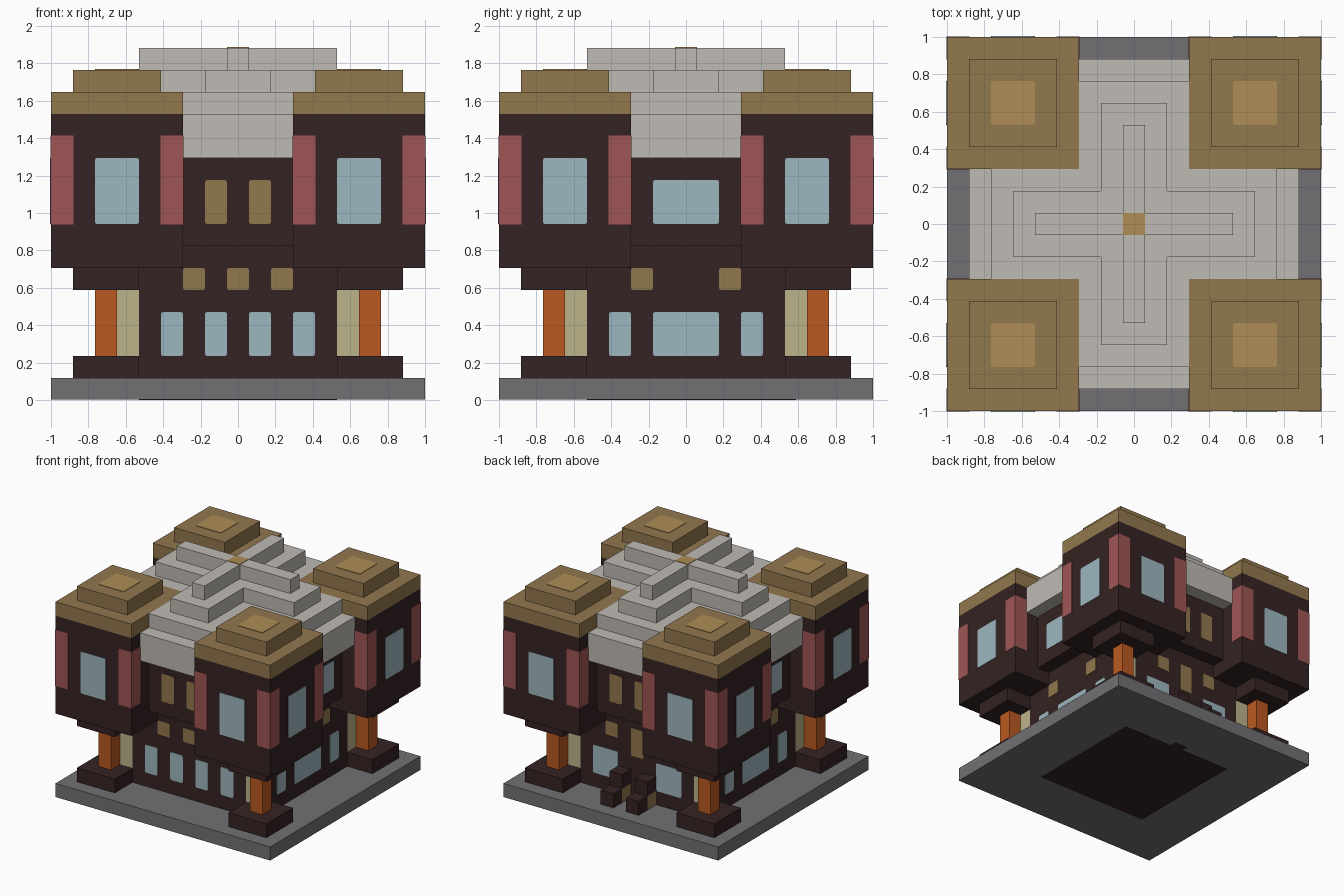
import bpy, bmesh
from mathutils import Vector

if "Cube" in bpy.data.objects:
    bpy.data.objects.remove(bpy.data.objects["Cube"], do_unlink=True)

U = 1 / 17      # building module
THIN = 0.004    # how far painted plates stand proud


def material(name, hex_code):
    rgb = [int(hex_code[i:i + 2], 16) / 255 for i in (0, 2, 4)]
    lin = [c / 12.92 if c <= 0.04045 else ((c + 0.055) / 1.055) ** 2.4 for c in rgb]
    mat = bpy.data.materials.new(name)
    mat.use_nodes = True
    mat.diffuse_color = (*lin, 1)
    mat.node_tree.nodes["Principled BSDF"].inputs["Base Color"].default_value = (*lin, 1)
    return mat


DARK = material("dark brown", "352323")
STONE = material("stone grey", "717174")
ROOF = material("pale grey", "BFBAB4")
GOLD = material("bronze", "92784E")
LIGHT = material("light bronze", "AE8D55")
RED = material("dusty red", "A05555")
GLASS = material("pale blue", "9EB7BF")
ORANGE = material("burnt orange", "BA5A22")
BEIGE = material("beige", "BCB38A")


def box(name, x, y, z, mat, grow=0.0, rounded=None):
    """Box from ranges in modules; rounded = axis whose parallel edges get rounded."""
    lo = Vector((x[0], y[0], z[0])) * U
    hi = Vector((x[1], y[1], z[1])) * U
    mid, size = (lo + hi) / 2, hi - lo
    bm = bmesh.new()
    bmesh.ops.create_cube(bm, size=1)
    for v in bm.verts:
        v.co = Vector([mid[i] + v.co[i] * (size[i] + 2 * grow) for i in range(3)])
    if rounded is not None:
        edges = [e for e in bm.edges
                 if abs((e.verts[0].co - e.verts[1].co).normalized()[rounded]) > 0.9]
        bmesh.ops.bevel(bm, geom=edges, offset=0.012, segments=2, profile=0.5, affect='EDGES')
    mesh = bpy.data.meshes.new(name)
    bm.to_mesh(mesh)
    bm.free()
    mesh.materials.append(mat)
    obj = bpy.data.objects.new(name, mesh)
    bpy.context.collection.objects.link(obj)
    return obj


def cross(name, half, reach, z, mat):
    """Two crossing bars."""
    box(name + "_x", (-reach, reach), (-half, half), z, mat)
    box(name + "_y", (-half, half), (-reach, reach), z, mat)


def span(sign, a, b):
    return tuple(sorted((sign * a, sign * b)))


def plate(name, side, a, z, depth, mat):
    """Thin rounded panel on an outer wall."""
    t = THIN / U
    sign = 1 if side in ("right", "back") else -1
    out = span(sign, depth - t, depth + t)
    if side in ("front", "back"):
        box(f"{side}_{name}", a, out, z, mat, rounded=1)
    else:
        box(f"{side}_{name}", out, a, z, mat, rounded=0)


# Ground slab with the floor showing below
slab = box("ground_slab", (-17, 17), (-17, 17), (0.05, 2), STONE)
box("floor_underside", (-9, 9), (-9, 9), (0, 0.1), DARK)
box("floor_underside_doorway", (-1, 1), (9, 10), (0, 0.1), DARK)

# Central body, overhanging bays and stepped cross roof
cross("lower_hall", 9, 11, (2, 14), DARK)
cross("upper_bay", 5, 13, (14, 22), DARK)
cross("roof_eave", 5, 15, (22, 26), ROOF)
cross("roof_second_step", 5, 13, (26, 28), ROOF)
cross("roof_third_step", 3, 11, (28, 30), ROOF)
cross("roof_ridge", 1, 9, (30, 32), ROOF)
box("ridge_cap", (-1, 1), (-1, 1), (31.9, 32 + THIN / U), LIGHT)

# Four corner towers on columns
for sx in (-1, 1):
    for sy in (-1, 1):
        def corner(name, a, b, z, mat, **kw):
            box(f"{'left' if sx > 0 else 'right'}_{'back' if sy > 0 else 'front'}_{name}",
                span(sx, *a), span(sy, *b), z, mat, **kw)

        corner("plinth", (9, 15), (9, 15), (2, 4), DARK)
        corner("column", (11, 13), (11, 13), (4, 10), ORANGE)
        corner("inner_column", (9, 11), (9, 11), (4, 10), BEIGE)
        corner("capital", (9, 15), (9, 15), (10, 12), DARK)
        corner("tower", (5, 17), (5, 17), (12, 26), DARK)
        corner("roof", (5, 17), (5, 17), (26, 28), GOLD)
        corner("roof_cap", (7, 15), (7, 15), (28, 30), GOLD)
        corner("roof_panel", (9, 13), (9, 13), (29.9, 30 + THIN / U), LIGHT, rounded=2)
        # Red posts wrap the three visible vertical edges
        for i, (a, b) in enumerate((((15, 17), (15, 17)), ((5, 7), (15, 17)), ((15, 17), (5, 7)))):
            corner(f"red_post_{i}", a, b, (16, 24), RED, grow=0.002)

# Windows
for side in ("front", "back", "left", "right"):
    wide = side in ("left", "right")
    face = {"left": "right", "right": "left"}.get(side, side)
    # plates use viewer sides, so swap the pair to cover both walls
    for s in (-1, 1):
        tag = "a" if s < 0 else "b"
        plate(f"tower_window_{tag}", face, span(s, 9, 13), (16, 22), 17, GLASS)
        plate(f"small_window_{tag}", face, span(s, 3, 5), (10, 12), 11, GOLD)
        if side == "back":
            plate(f"hall_window_{tag}", face, span(s, 3, 7), (4, 8), 11, GLASS)
        else:
            plate(f"hall_window_{tag}", face, span(s, 5, 7), (4, 8), 11, GLASS)
        if side == "front":
            plate(f"hall_inner_window_{tag}", face, span(s, 1, 3), (4, 8), 11, GLASS)
        if not wide:
            plate(f"bay_window_{tag}", face, span(s, 1, 3), (16, 20), 13, GOLD)
    if wide:
        plate("hall_wide_window", face, (-3, 3), (4, 8), 11, GLASS)
        plate("bay_wide_window", face, (-3, 3), (16, 20), 13, GLASS)
plate("centre_window", "front", (-1, 1), (10, 12), 11, GOLD)
plate("door_panel", "back", (-1, 1), (8, 12), 11, GOLD)

# Stepped posts beside the back entrance
for s in (-1, 1):
    tag = "left" if s > 0 else "right"
    box(f"entrance_low_post_{tag}", span(s, 1, 3), (13, 15), (2, 4), DARK)
    box(f"entrance_post_base_{tag}", span(s, 1, 3), (11, 13), (2, 4), GOLD)
    box(f"entrance_post_top_{tag}", span(s, 1, 3), (11, 13), (4, 6), DARK)
